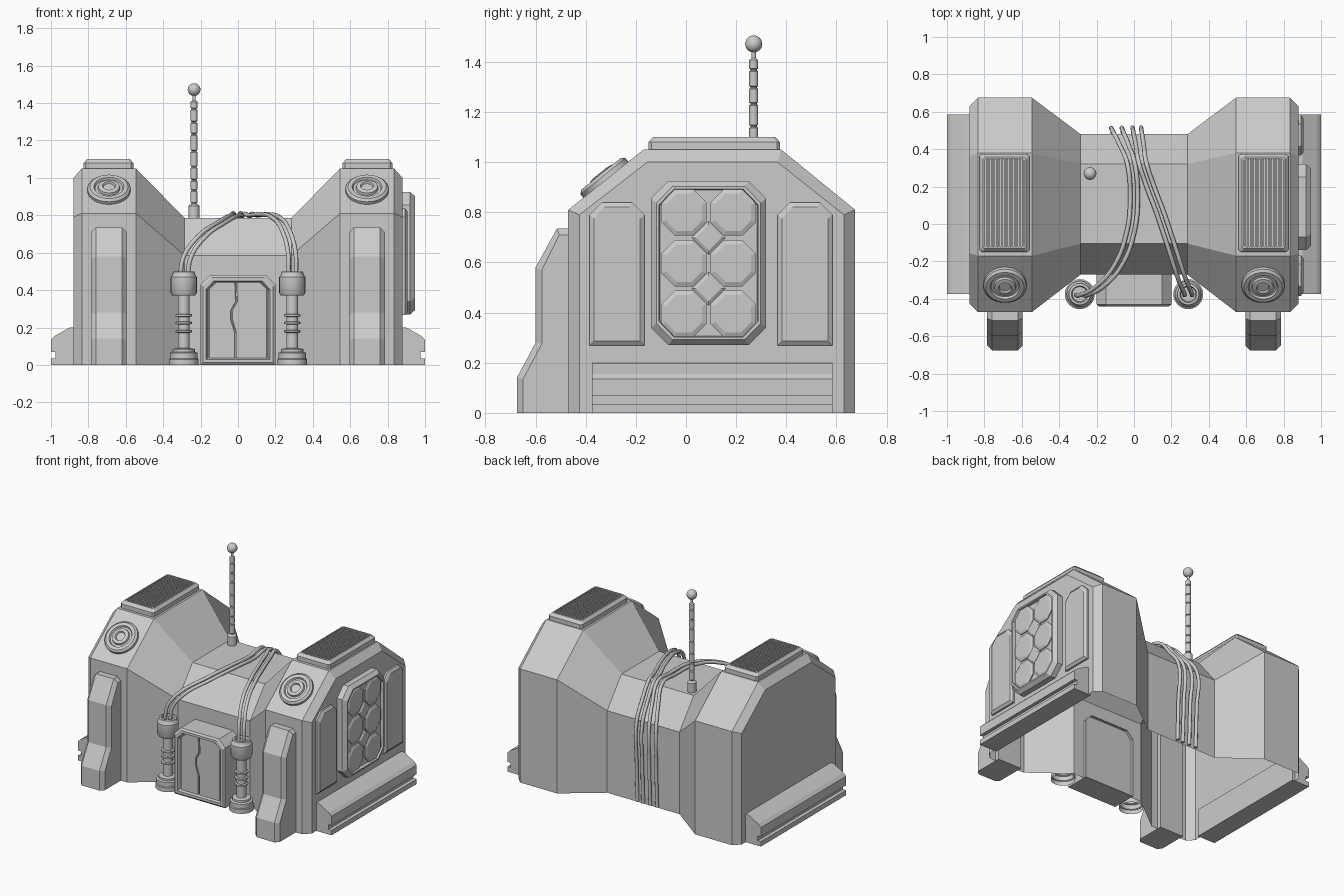
import bpy, bmesh, math
from mathutils import Vector

if "Cube" in bpy.data.objects:
    bpy.data.objects.remove(bpy.data.objects["Cube"])


def loft(name, rings, closed=True, cap_start=False, cap_end=True):
    """Skin a list of equal-length point rings into one mesh."""
    bm = bmesh.new()
    vs = [[bm.verts.new(p) for p in r] for r in rings]
    n = len(vs[0])
    for a, b in zip(vs, vs[1:]):
        for i in range(n if closed else n - 1):
            j = (i + 1) % n
            bm.faces.new((a[i], a[j], b[j], b[i]))
    if cap_start:
        bm.faces.new(vs[0])
    if cap_end:
        bm.faces.new(vs[-1])
    bmesh.ops.recalc_face_normals(bm, faces=bm.faces)
    me = bpy.data.meshes.new(name)
    bm.to_mesh(me)
    bm.free()
    ob = bpy.data.objects.new(name, me)
    bpy.context.collection.objects.link(ob)
    return ob


def smooth(ob):
    bpy.ops.object.select_all(action='DESELECT')
    ob.select_set(True)
    bpy.context.view_layer.objects.active = ob
    bpy.ops.object.shade_smooth_by_angle(angle=math.radians(35))


def panel(name, outline, steps, place):
    """Outline (u, v) stacked as (inset, depth) steps, capped at the end."""
    us, vs = [p[0] for p in outline], [p[1] for p in outline]
    cu, cv = (min(us) + max(us)) / 2, (min(vs) + max(vs)) / 2
    hu, hv = max(us) - cu, max(vs) - cv
    rings = [[place(cu + (u - cu) * (hu - k) / hu, cv + (v - cv) * (hv - k) / hv, d)
              for u, v in outline] for k, d in steps]
    return loft(name, rings)


def chamfered(u0, u1, v0, v1, c, bottom=True):
    top = [(u1, v1 - c), (u1 - c, v1), (u0 + c, v1), (u0, v1 - c)]
    low = [(u0, v0 + c), (u0 + c, v0), (u1 - c, v0), (u1, v0 + c)] if bottom else [(u0, v0), (u1, v0)]
    return low + top


def lathe(name, profile, origin, axis=(0, 0, 1), seg=24):
    """Revolve (radius, height) points about an axis."""
    q = Vector((0, 0, 1)).rotation_difference(Vector(axis))
    rings = [[Vector(origin) + q @ Vector((r * math.cos(2 * math.pi * i / seg),
                                           r * math.sin(2 * math.pi * i / seg), h))
              for i in range(seg)] for r, h in profile]
    ob = loft(name, rings)
    smooth(ob)
    return ob


def side(u, v, d): return (d, u, v)
def front(u, v, d): return (u, -d, v)


# Main shell: tall end blocks tapering to a low waist, open underneath
tall = [(-.47, 0), (-.47, .81), (-.17, 1.05), (.38, 1.05), (.675, .81), (.675, 0)]
outer = [(-.425, 0), (-.425, .79), (-.155, 1.0), (.365, 1.0), (.63, .79), (.63, 0)]
waist = [(-.27, 0), (-.27, .585), (-.105, .785), (.32, .785), (.48, .585), (.48, 0)]
half = [(.285, waist), (.545, tall), (.835, tall), (.88, outer)]
sections = [(-x, p) for x, p in reversed(half)] + half
loft("building_shell", [[(x, y, z) for y, z in p] for x, p in sections],
     closed=False, cap_start=True)

leg = [(-.44, 0), (-.675, 0), (-.675, .14), (-.6, .28), (-.6, .58), (-.515, .735), (-.44, .735)]
leg_in = [(-.44, 0), (-.65, 0), (-.65, .135), (-.575, .275), (-.575, .57), (-.505, .71), (-.44, .71)]
skirt = [(.86, .2), (.9, .2), (.98, .155), (1.0, .135), (1.0, .07), (.975, .07),
         (.975, .035), (1.0, .035), (1.0, 0), (.86, 0)]

for s, tag in ((-1, "left"), (1, "right")):
    # Front buttress
    loft("buttress_" + tag, [[(s * .69 + dx, y, z) for y, z in p] for dx, p in
                             ((-.095, leg_in), (-.07, leg), (.07, leg), (.095, leg_in))],
         cap_start=True)

    # Grooved side skirt
    loft("side_skirt_" + tag, [[(s * x, y, z) for x, z in skirt] for y in (-.375, .585)],
         cap_start=True)

    # Roof vent with slats
    def roof(u, v, d): return (s * u, v, d)
    panel("roof_vent_" + tag, chamfered(.56, .825, -.15, .375, .012),
          [(0, 1.03), (0, 1.08), (.018, 1.1), (.026, 1.1), (.026, 1.085)], roof)
    for i in range(15):
        x = .592 + i * .0137
        panel("vent_slat_" + tag, [(x, -.122), (x + .008, -.122), (x + .008, .348), (x, .348)],
              [(0, 1.083), (0, 1.098)], roof)

    # Round lamp on the sloping front face
    lathe("slope_lamp_" + tag,
          [(.115, -.01), (.115, .018), (.102, .03), (.08, .03), (.074, .018), (.06, .018),
           (.056, .032), (.035, .036), (.03, .026), (.001, .026)],
          (s * .69, -.32, .93), (0, -.625, .78), 32)

    # Entrance pillar
    lathe("pillar_" + tag,
          [(.08, 0), (.08, .03), (.074, .034), (.074, .065), (.06, .07), (.06, .085), (.032, .09)]
          + [p for z in (.18, .225, .265) for p in
             ((.032, z - .008), (.044, z - .005), (.044, z + .005), (.032, z + .008))]
          + [(.032, .37), (.06, .37), (.07, .385), (.07, .47), (.06, .482), (.058, .498),
             (.045, .5), (.04, .485), (.001, .485)],
          (s * .29, -.375, 0))

# Framed panel of octagon tiles on the right wall
panel("tile_frame", chamfered(-.14, .32, .27, .925, .07),
      [(0, .87), (0, .92), (.022, .945), (.032, .945), (.036, .925)], side)
raised = [(0, .92), (0, .932), (.018, .94)]
for y in (-.008, .188):
    for z in (.8, .597, .395):
        panel("octagon_tile", chamfered(y - .09, y + .09, z - .093, z + .093, .053), raised, side)
for z in (.698, .496):
    panel("diamond_tile", [(.09, z - .068), (.158, z), (.09, z + .068), (.022, z)], raised, side)

# Tall plates either side of the tile panel
for y in (-.385, .365):
    panel("wall_plate", chamfered(y, y + .22, .268, .84, .05, False),
          [(0, .87), (0, .892), (.018, .905)], side)

# Door frame with recessed leaves split by a wavy seam
panel("door_frame", chamfered(-.2, .2, 0, .48, .05, False),
      [(0, .25), (0, .43), (.012, .44), (.03, .44), (.04, .415)], front)
seam = [(-.012, .03), (-.012, .17), (-.035, .24), (-.035, .29), (-.008, .34), (-.012, .445)]
for name, edge, off in (("door_leaf_left", [(-.115, .445), (-.155, .41), (-.155, .03)], -.003),
                        ("door_leaf_right", [(.115, .445), (.155, .41), (.155, .03)], .003)):
    panel(name, [(x + off, z) for x, z in seam] + edge, [(0, .41), (0, .421), (.003, .424)], front)

# Aerial with stepped segments and ball tip
rod = [(.03, .77), (.03, .85), (.024, .857), (.013, .86)]
cuts = [.865, .935, .99, 1.06, 1.145, 1.235, 1.3, 1.37, 1.415]
for a, b in zip(cuts, cuts[1:]):
    rod += [(.013, a), (.018, a + .004), (.018, b - .008), (.013, b - .004)]
rod += [(.009, 1.415), (.009, 1.45)]
lathe("aerial_mast", rod, (-.235, .27, 0), seg=16)
bpy.ops.mesh.primitive_uv_sphere_add(segments=24, ring_count=14, radius=.034,
                                     location=(-.235, .27, 1.472))
bpy.context.object.name = "aerial_ball"
smooth(bpy.context.object)

# Cables from each pillar over the waist and down the back
left = [(-.29, -.38, .47), (-.27, -.38, .58), (-.19, -.34, .69), (-.09, -.23, .76),
        (-.02, -.05, .8), (0, .15, .8), (-.015, .32, .8)]
right = [(.29, -.38, .47), (.288, -.37, .6), (.255, -.29, .72), (.2, -.12, .79),
         (.14, .06, .805), (.08, .22, .8), (.045, .33, .8)]
for path, shift, xb in ((left, -.02, -.115), (left, .02, -.06), (right, -.02, -.005), (right, .02, .04)):
    pts = [(x + shift, y, z) for x, y, z in path]
    pts += [((pts[-1][0] + xb) / 2, .42, .7), (xb, .5, .58), (xb, .5, .3), (xb, .49, .01)]
    cu = bpy.data.curves.new("cable", 'CURVE')
    cu.dimensions = '3D'
    cu.bevel_depth = .012
    cu.bevel_resolution = 2
    cu.resolution_u = 6
    cu.use_fill_caps = True
    sp = cu.splines.new('BEZIER')
    sp.bezier_points.add(len(pts) - 1)
    for bp, p in zip(sp.bezier_points, pts):
        bp.co = p
        bp.handle_left_type = bp.handle_right_type = 'AUTO'
    bpy.context.collection.objects.link(bpy.data.objects.new("cable", cu))
